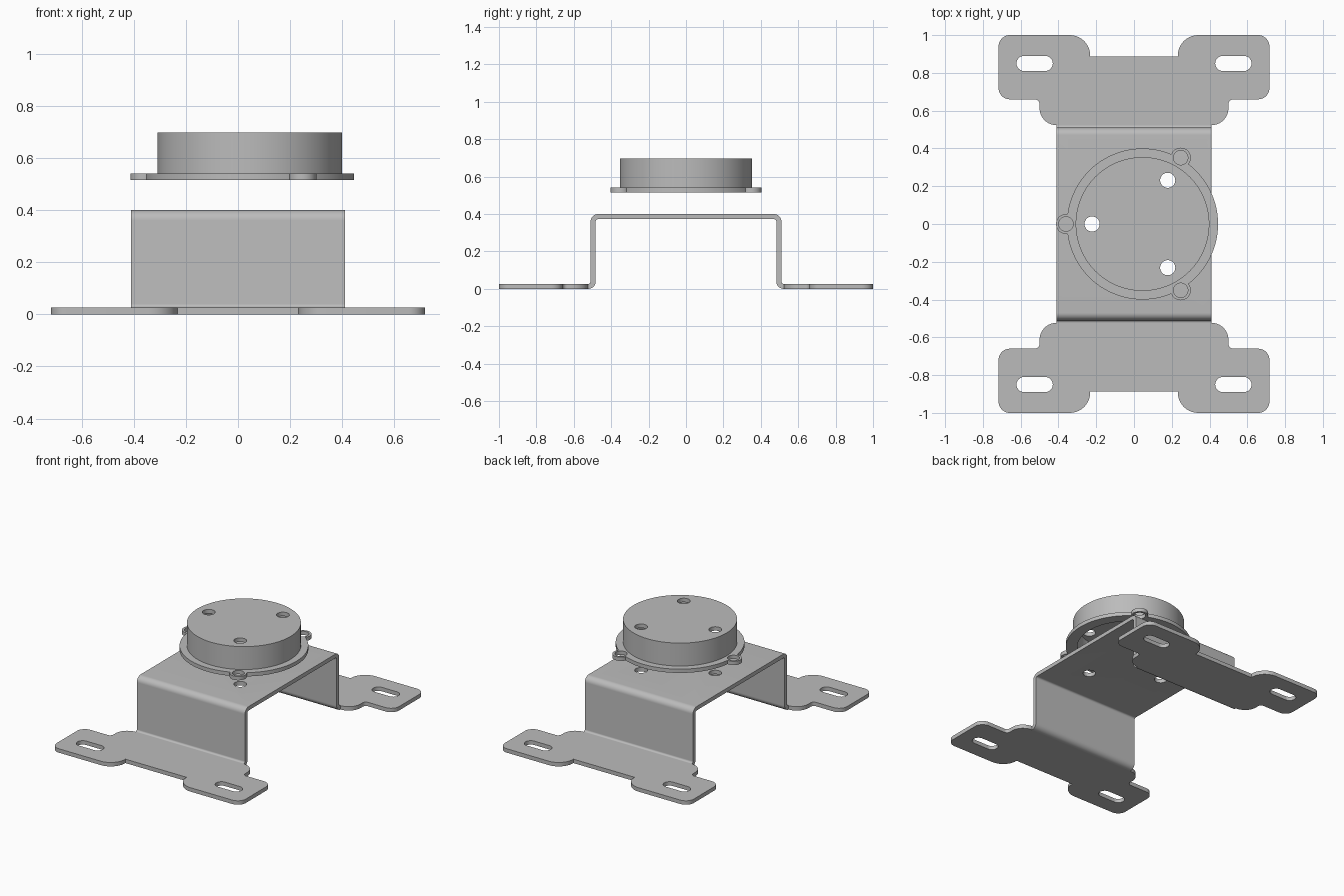
import bpy, bmesh
from math import sin, cos, pi, radians
from mathutils import Vector

if "Cube" in bpy.data.objects:
    bpy.data.objects.remove(bpy.data.objects["Cube"], do_unlink=True)

metal = bpy.data.materials.new("grey_metal")
metal.use_nodes = True
GREY = (0.5, 0.5, 0.5, 1)
metal.diffuse_color = GREY
metal.node_tree.nodes["Principled BSDF"].inputs["Base Color"].default_value = GREY

T = 0.027          # sheet thickness
TOP = 0.40         # bracket height
LEG = 0.51         # outer face of the bracket legs
FOOT = LEG + 0.013  # where the feet start
CX = 0.045         # centre of the round cap


def rounded(corners, steps=10):
    """Outline from (x, y, radius) corners, each rounded by a tangent arc."""
    out = []
    n = len(corners)
    for i, (x, y, r) in enumerate(corners):
        p = Vector((x, y))
        a = (Vector(corners[i - 1][:2]) - p).normalized()
        b = (Vector(corners[(i + 1) % n][:2]) - p).normalized()
        # every rounded corner is square, so the centre lies at p + r(a + b)
        arc = [p] if r == 0 else [
            p + r * (a + b) - r * (b * cos(t) + a * sin(t))
            for t in (pi / 2 * k / steps for k in range(steps + 1))]
        if r and (arc[0] - (p + a * r)).length > 1e-5:
            arc.reverse()
        for q in arc:
            if not out or (q - out[-1]).length > 1e-5:
                out.append(q)
    if (out[0] - out[-1]).length < 1e-5:
        out.pop()
    return out


def circle(x, y, r, n=40):
    return [Vector((x + r * cos(2 * pi * k / n), y + r * sin(2 * pi * k / n)))
            for k in range(n)]


def prism(name, outline, lo, hi, along_x=False):
    """Solid with the given outline, extruded along z (or along x)."""
    bm = bmesh.new()
    place = (lambda p, h: (h, p.x, p.y)) if along_x else (lambda p, h: (p.x, p.y, h))
    face = bm.faces.new([bm.verts.new(place(p, lo)) for p in outline])
    geom = bmesh.ops.extrude_face_region(bm, geom=[face])["geom"]
    move = Vector((hi - lo, 0, 0)) if along_x else Vector((0, 0, hi - lo))
    bmesh.ops.translate(bm, vec=move,
                        verts=[v for v in geom if isinstance(v, bmesh.types.BMVert)])
    bmesh.ops.recalc_face_normals(bm, faces=bm.faces)
    mesh = bpy.data.meshes.new(name)
    bm.to_mesh(mesh)
    bm.free()
    mesh.materials.append(metal)
    ob = bpy.data.objects.new(name, mesh)
    bpy.context.collection.objects.link(ob)
    return ob


def combine(target, tool, operation="DIFFERENCE"):
    """Apply a boolean and discard the tool."""
    tool.hide_render = True
    mod = target.modifiers.new("combine", "BOOLEAN")
    mod.operation, mod.object, mod.solver = operation, tool, "EXACT"
    bpy.context.view_layer.objects.active = target
    bpy.ops.object.modifier_apply(modifier=mod.name)
    bpy.data.objects.remove(tool, do_unlink=True)


def around(radius, start):
    """Three points evenly spaced about the cap centre."""
    return [(CX + radius * cos(radians(start + a)), radius * sin(radians(start + a)))
            for a in (0, 120, 240)]


# Bent bracket: half profile mirrored, then extruded across the width
half = [(LEG, TOP, 0.04), (LEG, T, 0.013), (FOOT, T, 0), (FOOT, 0, 0),
        (LEG - T, 0, 0.04), (LEG - T, TOP - T, 0.013)]
profile = half + [(-y, z, r) for y, z, r in reversed(half)]
bracket = prism("bent_bracket", rounded(profile), -0.41, 0.41, along_x=True)

# Feet with two rounded ears and a slot in each ear
ear = [(0.41, FOOT, 0), (0.50, FOOT, 0.09), (0.50, 0.66, 0.025), (0.717, 0.66, 0.06),
       (0.717, 1, 0.06), (0.232, 1, 0.108), (0.232, 0.888, 0)]
parts = [bracket]
for side, name in ((-1, "front_foot"), (1, "back_foot")):
    corners = ear + [(-x, y, r) for x, y, r in reversed(ear)]
    foot = prism(name, rounded([(x, side * y, r) for x, y, r in corners]), 0, T)
    for sx in (-1, 1):
        x0, x1, y0, y1 = 0.43, 0.622, 0.81, 0.89
        r = 0.0399
        slot = rounded([(sx * x, side * y, r)
                        for x, y in ((x0, y0), (x1, y0), (x1, y1), (x0, y1))])
        combine(foot, prism("slot_cutter", slot, -0.1, 0.1))
    parts.append(foot)

# Round cap: rim, three lugs, raised drum, hollow underside
cap = prism("round_cap", circle(CX, 0, 0.40, 96), 0.515, 0.541)
for x, y in around(0.405, 60):
    combine(cap, prism("lug", circle(x, y, 0.053), 0.515, 0.541), "UNION")
combine(cap, prism("drum", circle(CX, 0, 0.354, 96), 0.53, 0.698), "UNION")
combine(cap, prism("hollow", circle(CX, 0, 0.327, 96), 0.45, 0.698 - T))
for x, y in around(0.405, 60):
    combine(cap, prism("lug_hole", circle(x, y, 0.038), 0.45, 0.539 + T))
# Keep the drum wall whole beside the lug holes
parts.append(cap)

# Three bolt holes through both the cap and the bracket
for x, y in around(0.267, 60):
    for ob in (cap, bracket):
        combine(ob, prism("bolt_cutter", circle(x, y, 0.04), 0.3, 0.8))

# Smooth the curved walls, keep the edges sharp
bpy.ops.object.select_all(action="DESELECT")
for ob in parts:
    ob.select_set(True)
bpy.context.view_layer.objects.active = bracket
bpy.ops.object.shade_smooth_by_angle(angle=radians(30))
